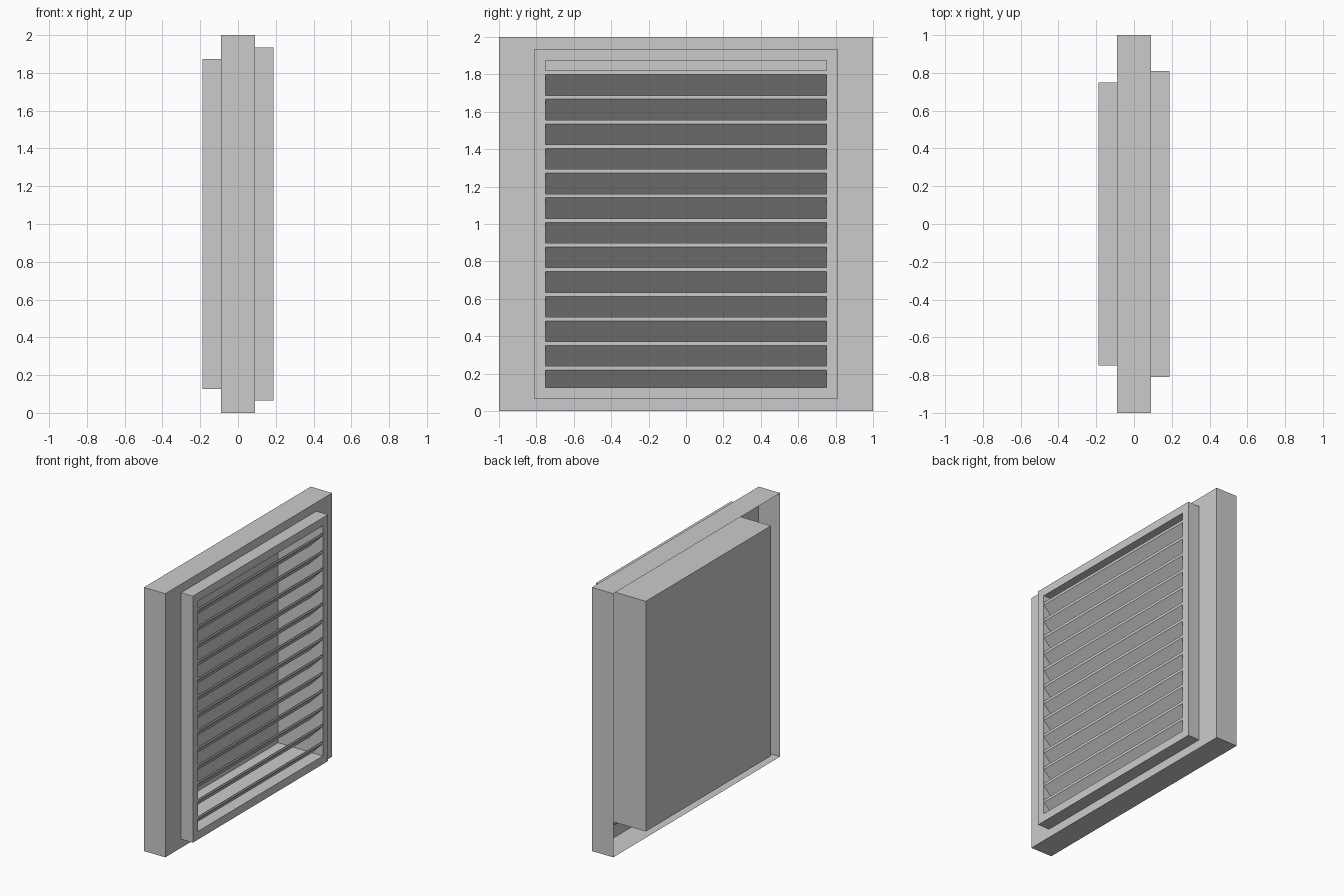
import bpy
import bmesh

cube = bpy.data.objects.get("Cube")
if cube:
    bpy.data.objects.remove(cube, do_unlink=True)

grey = bpy.data.materials.new("light_grey")
grey.use_nodes = True
grey.diffuse_color = (0.6, 0.6, 0.6, 1)
grey.node_tree.nodes["Principled BSDF"].inputs["Base Color"].default_value = (0.6, 0.6, 0.6, 1)

MID = 1.0               # height of the centre
BACK, FRONT = -0.188, 0.188
WALL = 0.09             # half depth of the mounting panel
OPEN_Y, OPEN_Z = 0.75, 0.873


def finish(name, bm):
    mesh = bpy.data.meshes.new(name)
    bm.to_mesh(mesh)
    bm.free()
    mesh.materials.append(grey)
    obj = bpy.data.objects.new(name, mesh)
    bpy.context.collection.objects.link(obj)
    return obj


def rect_shell(name, loops, cap_first=False):
    """Skin through rectangular loops, each given as (x, half width, half height)."""
    bm = bmesh.new()
    corners = [(-1, -1), (1, -1), (1, 1), (-1, 1)]
    rings = [[bm.verts.new((x, sy * hy, MID + sz * hz)) for sy, sz in corners]
             for x, hy, hz in loops]
    for a, b in zip(rings, rings[1:]):
        for i in range(4):
            j = (i + 1) % 4
            bm.faces.new((a[i], a[j], b[j], b[i]))
    if cap_first:
        bm.faces.new(rings[0][::-1])
    return finish(name, bm)


# Mounting panel: thin shell, open at the back, with the vent opening
rect_shell("mounting_panel", [(-WALL, 1, 1), (WALL, 1, 1), (WALL, OPEN_Y, OPEN_Z)])

# Rear housing: box open toward the louvers
rect_shell("rear_housing", [(BACK, OPEN_Y, OPEN_Z), (WALL, OPEN_Y, OPEN_Z)], cap_first=True)

# Raised frame around the opening
rect_shell("front_frame", [(WALL, 0.81, 0.935), (FRONT, 0.81, 0.935),
                           (FRONT, OPEN_Y, OPEN_Z), (WALL, OPEN_Y, OPEN_Z)])


def louver(name, top):
    """Slanted slat with a narrow upright front edge."""
    lip, drop, front = 0.021, 0.113, FRONT - 0.002
    profile = [(front, top), (front, top - lip),
               (front - drop, top - lip - drop), (front - drop, top - drop)]
    bm = bmesh.new()
    face = bm.faces.new([bm.verts.new((x, -OPEN_Y, z)) for x, z in profile])
    ext = bmesh.ops.extrude_face_region(bm, geom=[face])
    moved = [v for v in ext["geom"] if isinstance(v, bmesh.types.BMVert)]
    bmesh.ops.translate(bm, verts=moved, vec=(0, 2 * OPEN_Y, 0))
    bmesh.ops.recalc_face_normals(bm, faces=bm.faces)
    return finish(name, bm)


# Row of louvers
for i in range(13):
    louver(f"louver_{i + 1}", 1.82 - i * 0.1317)
